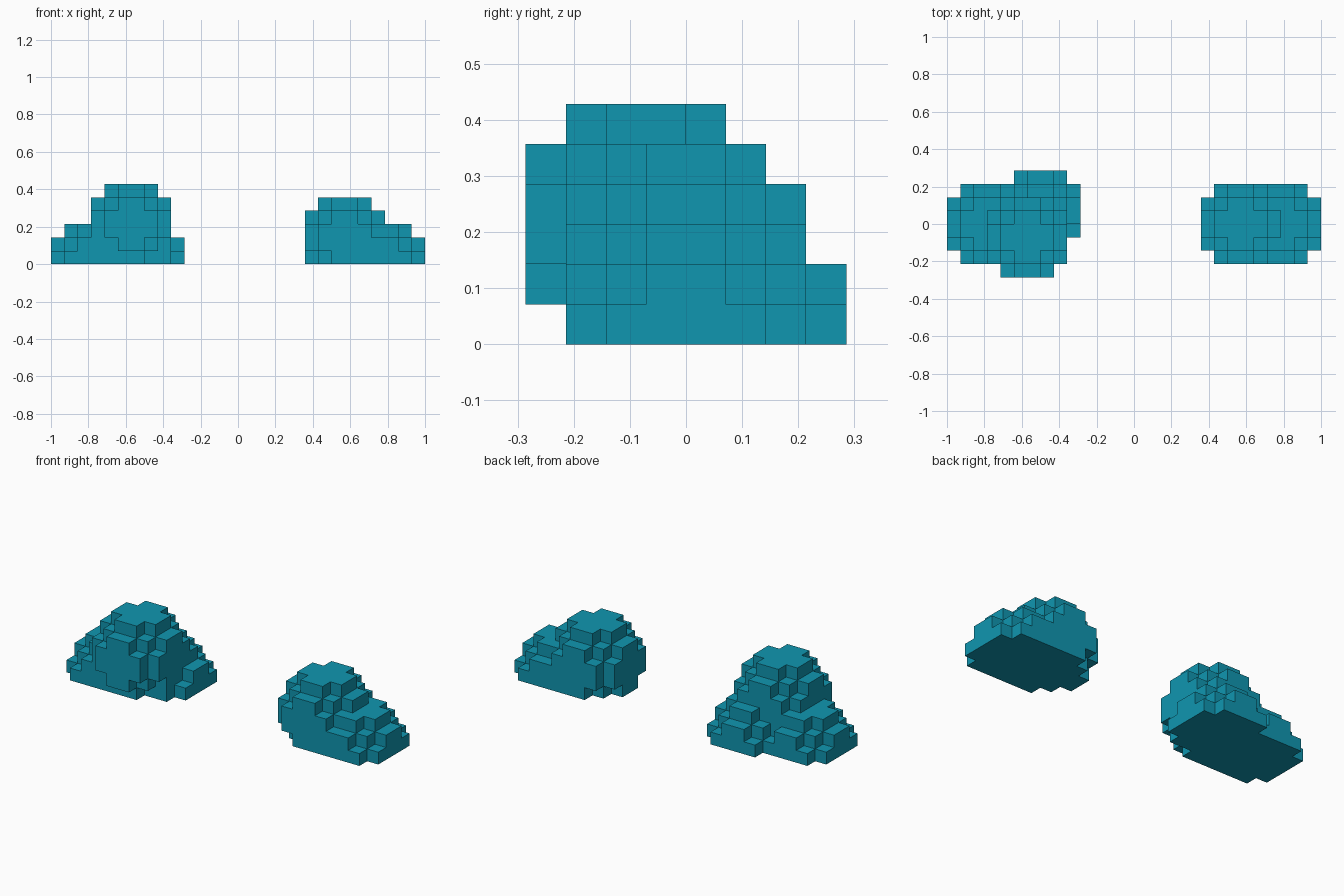
import bpy, bmesh
from itertools import product

if "Cube" in bpy.data.objects:
    bpy.data.objects.remove(bpy.data.objects["Cube"])

U = 1 / 14          # size of one block
R = 3               # every boulder is a block sphere six blocks wide

teal = bpy.data.materials.new("teal")
teal.diffuse_color = (0.005, 0.305, 0.434, 1)
teal.use_nodes = True
teal.node_tree.nodes["Principled BSDF"].inputs["Base Color"].default_value = teal.diffuse_color


def sphere_cells(cx, cy, cz):
    """Blocks above the ground whose centres lie inside the sphere."""
    return {(cx + i, cy + j, cz + k)
            for i, j, k in product(range(-R, R), repeat=3)
            if (i + .5) ** 2 + (j + .5) ** 2 + (k + .5) ** 2 <= R * R and cz + k >= 0}


def build_rock(name, centres):
    """Skin the union of several block spheres with its outer faces only."""
    cells = set().union(*(sphere_cells(*c) for c in centres))
    bm = bmesh.new()
    verts = {}

    def vert(p):
        if p not in verts:
            verts[p] = bm.verts.new([v * U for v in p])
        return verts[p]

    for cell in cells:
        for axis, side in product(range(3), (0, 1)):
            near = list(cell)
            near[axis] += 1 if side else -1
            if tuple(near) in cells:
                continue
            a, b = (axis + 1) % 3, (axis + 2) % 3
            quad = []
            for da, db in ((0, 0), (1, 0), (1, 1), (0, 1)):
                p = list(cell)
                p[axis] += side
                p[a] += da
                p[b] += db
                quad.append(vert(tuple(p)))
            bm.faces.new(quad if side else quad[::-1])
    mesh = bpy.data.meshes.new(name)
    bm.to_mesh(mesh)
    bm.free()
    mesh.materials.append(teal)
    bpy.context.collection.objects.link(bpy.data.objects.new(name, mesh))


# Tall rock: high front boulder, low left boulder, low back boulder
build_rock("tall_rock", [(-8, -1, 3), (-11, 0, 0), (-7, 1, 0)])
# Low rock: rounded boulder with a lower one trailing to the right
build_rock("low_rock", [(8, 0, 2), (11, 0, 0)])
